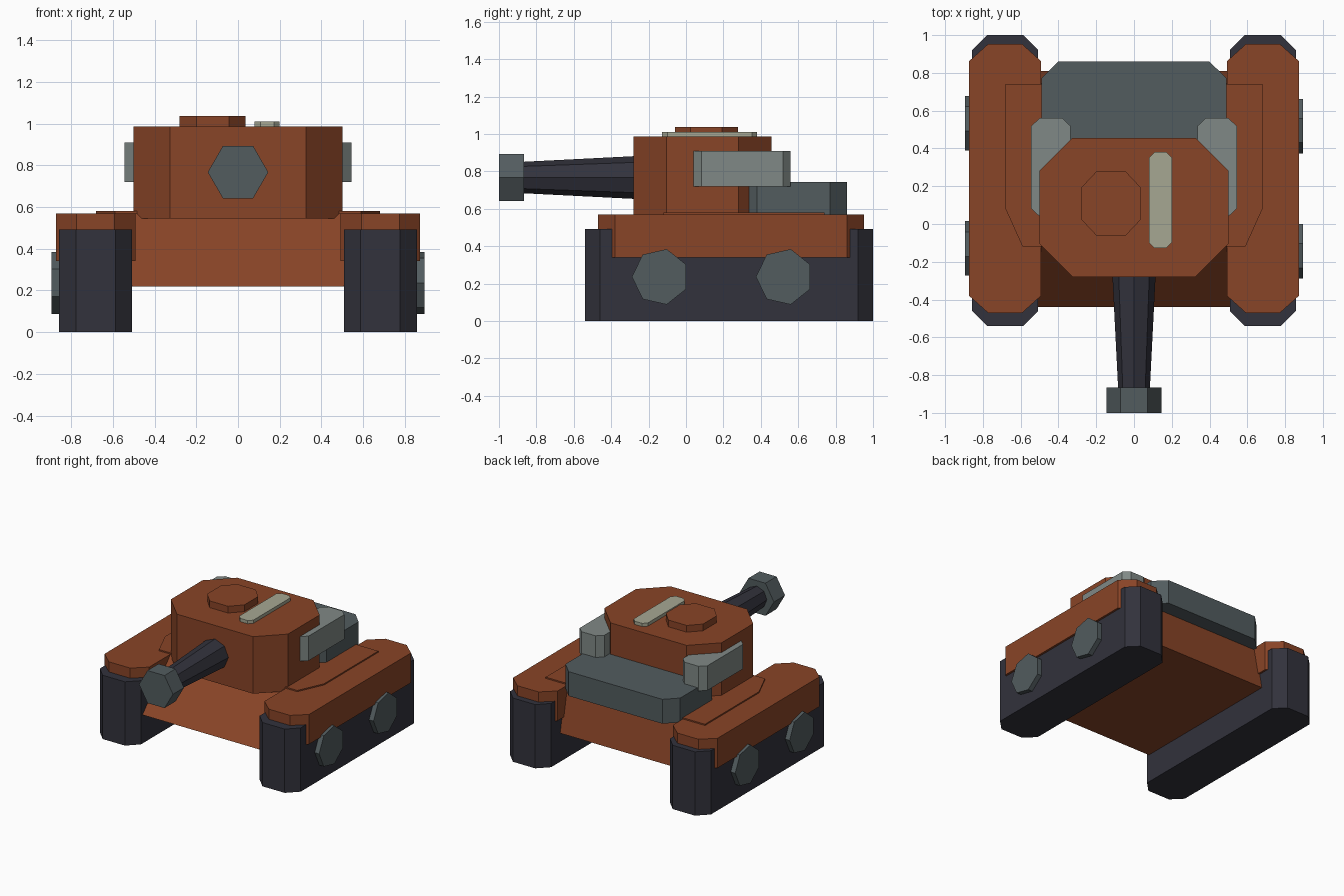
import bpy
import bmesh
import math
from mathutils import Matrix

cube = bpy.data.objects.get("Cube")
if cube:
    bpy.data.objects.remove(cube)


def material(name, rgb):
    mat = bpy.data.materials.new(name)
    mat.use_nodes = True
    mat.diffuse_color = (*rgb, 1)
    mat.node_tree.nodes["Principled BSDF"].inputs["Base Color"].default_value = (*rgb, 1)
    return mat


RUST = material("rust_orange", (0.25, 0.058, 0.02))
DARK = material("dark_rubber", (0.032, 0.032, 0.045))
STEEL = material("blue_grey_steel", (0.085, 0.107, 0.114))
LIGHT = material("light_grey", (0.216, 0.25, 0.238))
CREAM = material("pale_cream", (0.38, 0.39, 0.29))


def finish(name, bm, mat):
    bmesh.ops.recalc_face_normals(bm, faces=bm.faces)
    mesh = bpy.data.meshes.new(name)
    bm.to_mesh(mesh)
    bm.free()
    mesh.materials.append(mat)
    obj = bpy.data.objects.new(name, mesh)
    bpy.context.collection.objects.link(obj)
    return obj


def prism(name, points, offset, mat):
    """Extrude a flat outline of 3D points along an offset."""
    bm = bmesh.new()
    face = bm.faces.new([bm.verts.new(p) for p in points])
    new = bmesh.ops.extrude_face_region(bm, geom=[face])["geom"]
    bmesh.ops.translate(bm, vec=offset,
                        verts=[v for v in new if isinstance(v, bmesh.types.BMVert)])
    return finish(name, bm, mat)


def block(name, x, y, z, cut, mat):
    """Box with its four upright corners cut off."""
    (x0, x1), (y0, y1), (z0, z1) = x, y, z
    cx, cy = cut
    outline = [(x0 + cx, y0), (x1 - cx, y0), (x1, y0 + cy), (x1, y1 - cy),
               (x1 - cx, y1), (x0 + cx, y1), (x0, y1 - cy), (x0, y0 + cy)]
    return prism(name, [(px, py, z0) for px, py in outline], (0, 0, z1 - z0), mat)


def drum(name, sides, r1, r2, depth, matrix, mat):
    bm = bmesh.new()
    bmesh.ops.create_cone(bm, cap_ends=True, segments=sides, radius1=r1,
                          radius2=r2, depth=depth, matrix=matrix)
    return finish(name, bm, mat)


# Hull with sloped front and rear, and the deck plate on top
profile = [(-0.44, 0.22), (-0.12, 0.57), (0.74, 0.57), (0.81, 0.22)]
prism("hull", [(-0.59, y, z) for y, z in profile], (1.18, 0, 0), RUST)
half = [(0.59, -0.12), (0.68, 0.08), (0.68, 0.74)]
deck = half + [(-x, y) for x, y in reversed(half)]
prism("deck_plate", [(x, y, 0.56) for x, y in deck], (0, 0, 0.02), RUST)

# Tracks, fenders, wheels and cheek boxes on both sides
for side, s in (("left", 1), ("right", -1)):
    def span(a, b):
        return sorted((s * a, s * b))

    block(side + "_track", span(0.507, 0.857), (-0.54, 1.0), (0, 0.492),
          (0.08, 0.08), DARK)
    block(side + "_fender", span(0.492, 0.873), (-0.47, 0.952), (0.34, 0.57),
          (0.1, 0.09), RUST)
    block(side + "_cheek_box", span(0.335, 0.545), (0.04, 0.56), (0.72, 0.91),
          (0.045, 0.042), LIGHT)
    for end, y in (("front", -0.137), ("rear", 0.526)):
        # one wheel corner points to the rear on the right, to the front on the left
        turn = Matrix.Rotation(math.pi if s > 0 else 0, 4, "Z")
        axle = Matrix(((0, 0, -1, 0), (1, 0, 0, 0), (0, -1, 0, 0), (0, 0, 0, 1)))
        place = Matrix.Translation((s * 0.855, y, 0.236))
        wheel = drum(f"{side}_{end}_wheel", 7, 0.152, 0.152, 0.08,
                     Matrix.Identity(4), STEEL)
        # turn the first corner of the disc onto the local x axis
        v = max((v.co for v in wheel.data.vertices), key=lambda c: c.x)
        square = Matrix.Rotation(-math.atan2(v.y, v.x), 4, "Z")
        wheel.data.transform(place @ turn @ axle @ square)

# Engine box behind the turret
block("engine_box", (-0.49, 0.49), (0.29, 0.86), (0.555, 0.743), (0.09, 0.09), STEEL)

# Turret, hatch and roof bar
block("turret", (-0.5, 0.5), (-0.28, 0.456), (0.545, 0.985), (0.175, 0.175), RUST)
block("hatch", (-0.28, 0.037), (-0.06, 0.277), (0.98, 1.037), (0.08, 0.085), RUST)
block("roof_bar", (0.08, 0.2), (-0.127, 0.38), (0.98, 1.01), (0.028, 0.028), CREAM)


# Gun barrel and muzzle, pointing forward
def ring(r, n, y):
    return [(r * math.cos(math.tau * i / n), y, 0.767 + r * math.sin(math.tau * i / n))
            for i in range(n)]


barrel = prism("barrel", ring(0.116, 8, -0.24), (0, -0.64, 0), DARK)
for v in barrel.data.vertices:
    if v.co.y < -0.5:
        v.co.x *= 0.72
        v.co.z = 0.767 + (v.co.z - 0.767) * 0.72
prism("muzzle", ring(0.145, 6, -0.865), (0, -0.135, 0), STEEL)
